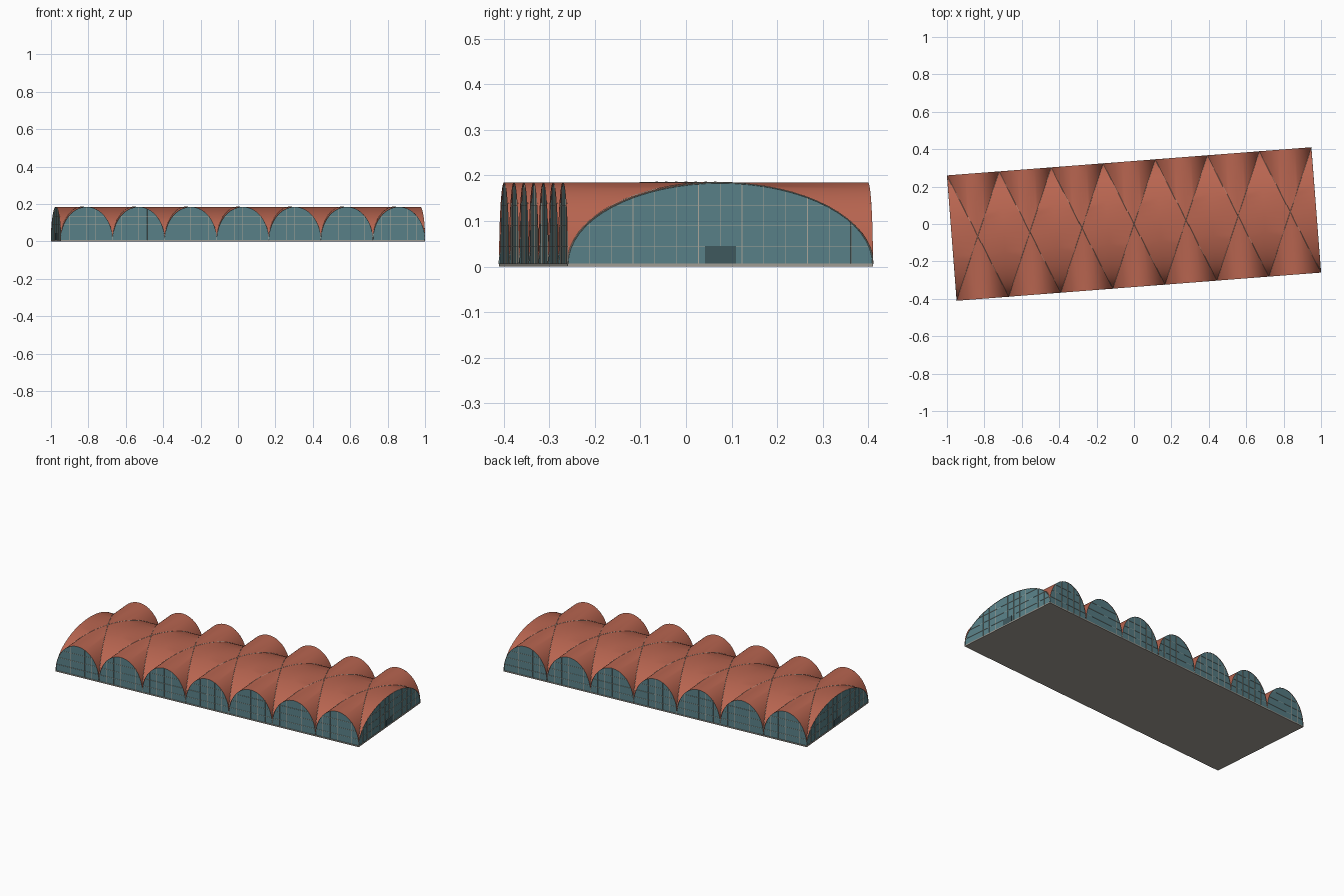
import bpy, bmesh
from math import radians, cos, sin, pi, sqrt
from mathutils import Matrix

if "Cube" in bpy.data.objects:
    bpy.data.objects.remove(bpy.data.objects["Cube"])

L, W, BAYS = 1.954, 0.672, 7
BASE, TOP = 0.007, 0.185
RISE = TOP - BASE
BAY = L / BAYS
N = 32                                   # segments per arch
INSET = 0.003
ROT = Matrix.Rotation(radians(4.42), 4, 'Z')
STEPS = [-cos(pi * i / N) for i in range(N + 1)]
CENTRES = [-L / 2 + BAY * (i + 0.5) for i in range(BAYS)]


def material(name, rgb):
    m = bpy.data.materials.new(name)
    m.diffuse_color = (*rgb, 1)
    m.use_nodes = True
    m.node_tree.nodes["Principled BSDF"].inputs["Base Color"].default_value = m.diffuse_color
    return m


TERRACOTTA = material("terracotta", (0.48, 0.13, 0.08))
GLASS = material("glass", (0.10, 0.22, 0.25))
DOOR = material("dark_glass", (0.05, 0.10, 0.115))
FRAME = material("pale_frame", (0.42, 0.40, 0.34))
STONE = material("stone", (0.36, 0.34, 0.30))


def arch_z(t):
    return BASE + RISE * sqrt(max(0, 1 - t * t))


def finish(name, bm, mat, smooth=False):
    bmesh.ops.remove_doubles(bm, verts=bm.verts, dist=1e-6)
    bmesh.ops.recalc_face_normals(bm, faces=bm.faces)
    me = bpy.data.meshes.new(name)
    bm.to_mesh(me)
    bm.free()
    me.materials.append(mat)
    ob = bpy.data.objects.new(name, me)
    bpy.context.collection.objects.link(ob)
    ob.matrix_world = ROT
    if smooth:
        bpy.ops.object.select_all(action='DESELECT')
        ob.select_set(True)
        bpy.context.view_layer.objects.active = ob
        bpy.ops.object.shade_smooth_by_angle(angle=radians(25))
    return ob


def box(bm, centre, size):
    bmesh.ops.create_cube(bm, size=1, matrix=Matrix.Translation(centre) @ Matrix.Diagonal((*size, 1)))


# Floor slab
bm = bmesh.new()
box(bm, (0, 0, BASE / 2), (L, W, BASE))
finish("floor_slab", bm, STONE)

# Groin vault roof: four ruled webs per bay, meeting on the diagonals
bm = bmesh.new()
for cx in CENTRES:
    for side in (-1, 1):
        for along in (True, False):
            for a, b in zip(STEPS, STEPS[1:]):
                pts = [(a, side * abs(a)), (b, side * abs(b)), (b, side), (a, side)]
                vs = []
                for (t, s), k in zip(pts, (a, b, b, a)):
                    u, v = (t, s) if along else (s, t)
                    vs.append(bm.verts.new((cx + u * BAY / 2, v * W / 2, arch_z(k))))
                bm.faces.new(vs)
bmesh.ops.remove_doubles(bm, verts=bm.verts, dist=1e-6)
bmesh.ops.dissolve_degenerate(bm, edges=bm.edges, dist=1e-6)
roof = finish("vaulted_roof", bm, TERRACOTTA, True)
if sum(p.normal.z for p in roof.data.polygons) < 0:
    roof.data.flip_normals()


# Each wall: (function placing (across, height), centre across, span)
def side_wall(s):
    return lambda t, z, d=0.0: (t, s * (W / 2 - INSET + d), z)


def end_wall(s):
    return lambda t, z, d=0.0: (s * (L / 2 - INSET + d), t, z)


walls = [(side_wall(s), cx, BAY, 6, 0) for s in (-1, 1) for cx in CENTRES]
walls += [(end_wall(s), 0, W, 14, 1) for s in (-1, 1)]

# Arched glass walls
bm = bmesh.new()
for place, c, span, div, axis in walls:
    bm.faces.new([bm.verts.new(place(c + t * span / 2, arch_z(t))) for t in STEPS])
finish("arched_glazing", bm, GLASS)

# Glazing bars, clipped to the arch outline
bm = bmesh.new()
T = 0.0014


def bar(place, axis, t, z, length, height):
    size = (length, 0.002, height) if axis == 0 else (0.002, length, height)
    box(bm, place(t, z, 0.0006), size)


for place, c, span, div, axis in walls:
    for i in range(1, div):
        t = -1 + 2 * i / div
        h = arch_z(t) - BASE
        bar(place, axis, c + t * span / 2, BASE + h / 2, T, h)
    for z in (0.045, 0.09, 0.135):
        half = sqrt(1 - ((z - BASE) / RISE) ** 2)
        bar(place, axis, c, z, span * half, T)
finish("glazing_bars", bm, FRAME)

# Entrance doors at both ends
bm = bmesh.new()
for s in (-1, 1):
    box(bm, (s * (L / 2 - 0.002), 0, (BASE + 0.045) / 2), (0.004, 0.068, 0.045 - BASE))
finish("entrance_doors", bm, DOOR)

# Thin ribs on the vault diagonals and end arches
cu = bpy.data.curves.new("roof_ribs", 'CURVE')
cu.dimensions = '3D'
cu.bevel_depth = 0.0013
cu.bevel_resolution = 0
cu.materials.append(FRAME)


def rib(points):
    sp = cu.splines.new('POLY')
    sp.points.add(len(points) - 1)
    for p, co in zip(sp.points, points):
        p.co = (*co, 1)


for cx in CENTRES:
    for s in (-1, 1):
        rib([(cx + t * BAY / 2, s * t * W / 2, arch_z(t)) for t in STEPS])
for s in (-1, 1):
    rib([(s * (L / 2 - 0.001), t * W / 2, arch_z(t) - 0.001) for t in STEPS])
ribs = bpy.data.objects.new("roof_ribs", cu)
bpy.context.collection.objects.link(ribs)
ribs.matrix_world = ROT
